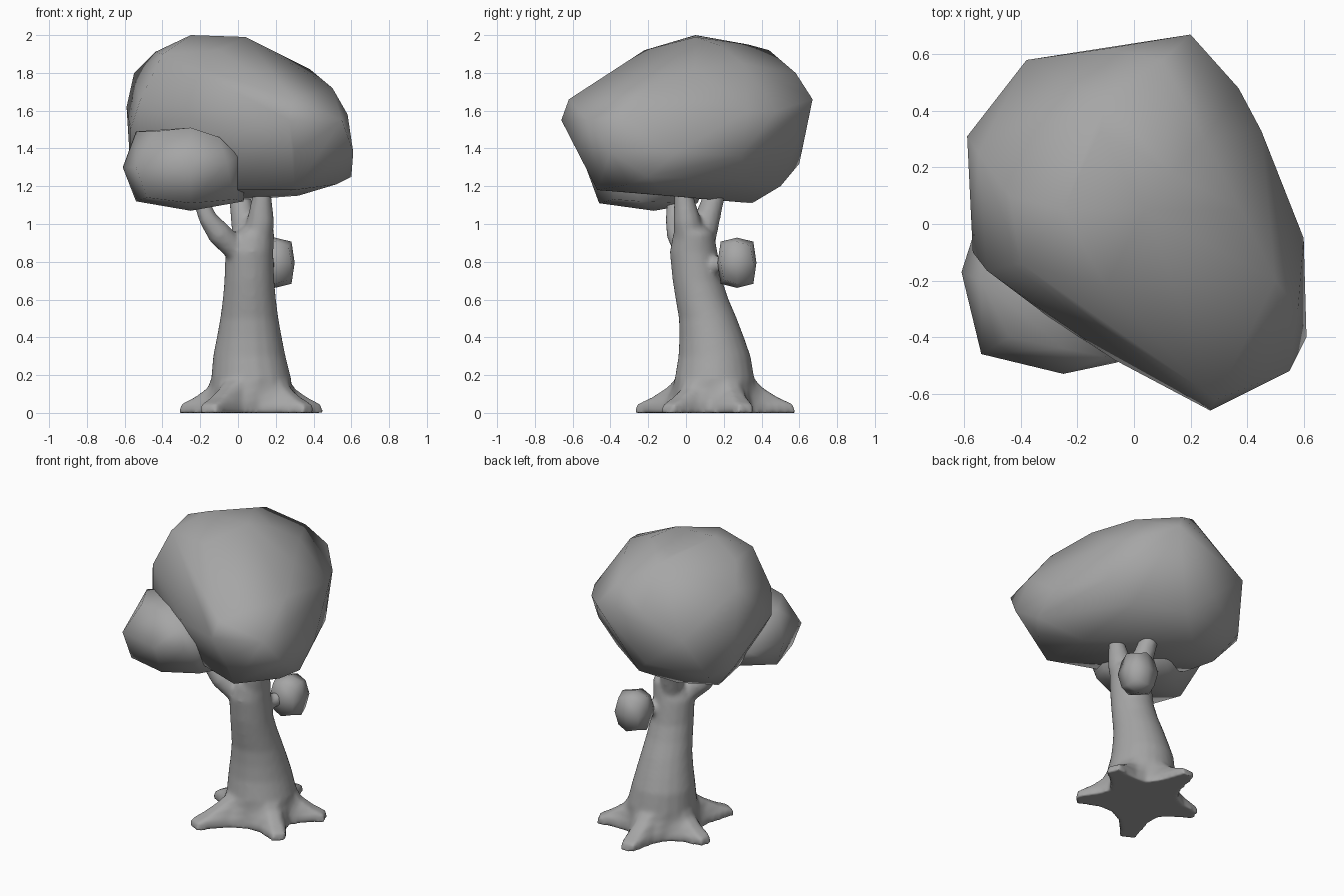
import bpy, bmesh
from math import sin, cos, radians, pi
from mathutils import Vector

grey = bpy.data.materials.new("grey")
grey.diffuse_color = (0.38, 0.38, 0.38, 1)


def finish(name, bm):
    bmesh.ops.recalc_face_normals(bm, faces=bm.faces)
    for f in bm.faces:
        f.smooth = True
    me = bpy.data.meshes.new(name)
    bm.to_mesh(me)
    bm.free()
    me.materials.append(grey)
    ob = bpy.data.objects.new(name, me)
    bpy.context.collection.objects.link(ob)
    return ob


def loft(name, rings):
    bm = bmesh.new()
    loops = [[bm.verts.new(p) for p in ring] for ring in rings]
    n = len(loops[0])
    for a, b in zip(loops, loops[1:]):
        for i in range(n):
            j = (i + 1) % n
            bm.faces.new((a[i], a[j], b[j], b[i]))
    bm.faces.new(loops[0])
    bm.faces.new(loops[-1])
    return finish(name, bm)


def limb(name, path, n=10):
    # tapered tube along points of (x, y, z, radius)
    pts = [Vector(p[:3]) for p in path]
    rings = []
    for i, p in enumerate(pts):
        d = pts[min(i + 1, len(pts) - 1)] - pts[max(i - 1, 0)]
        u = d.cross(Vector((0.3, 1, 0))).normalized()
        v = d.cross(u).normalized()
        r = path[i][3]
        rings.append([p + (u * cos(2 * pi * k / n) + v * sin(2 * pi * k / n)) * r for k in range(n)])
    return loft(name, rings)


def clump(name, points):
    # faceted leaf mass wrapped round its extreme points
    bm = bmesh.new()
    for p in points:
        bm.verts.new(p)
    bmesh.ops.convex_hull(bm, input=bm.verts[:])
    bmesh.ops.delete(bm, geom=[v for v in bm.verts if not v.link_faces], context='VERTS')
    return finish(name, bm)


# trunk: star-shaped root flare lofted into a leaning round stem
roots = [(25, 0.41), (94, 0.435), (170, 0.39), (240, 0.475), (321, 0.405)]
spokes = []          # (angle, root profile 0..1, root reach)
for i, (ang, reach) in enumerate(roots):
    nxt = roots[(i + 1) % 5][0] + (360 if i == 4 else 0)
    for off, w in ((-19, 0.22), (-6, 0.97), (6, 0.97), (19, 0.22)):
        spokes.append((radians(ang + off), w, reach))
    spokes.append((radians((ang + nxt) / 2), 0.0, reach))

rings = []
for z, base, tip in ((0, 0.232, 1), (0.045, 0.226, 0.975), (0.08, 0.22, 0.79), (0.13, 0.213, 0.6)):
    rings.append([(0.07 + cos(a) * (base + (t * tip - base) * s),
                   0.15 + sin(a) * (base + (t * tip - base) * s), z) for a, s, t in spokes])
for x, y, z, r in ((0.07, 0.15, 0.18, 0.212), (0.06, 0.15, 0.3, 0.192), (0.06, 0.135, 0.4, 0.172),
                   (0.06, 0.115, 0.5, 0.154), (0.06, 0.085, 0.6, 0.141), (0.06, 0.06, 0.7, 0.132),
                   (0.06, 0.04, 0.85, 0.127), (0.085, 0.04, 0.95, 0.108), (0.085, 0.05, 1.0, 0.05)):
    rings.append([(x + cos(a) * r, y + sin(a) * r, z) for a, s, t in spokes])
trunk = loft("trunk", rings)

# branches reaching into the leaves, and the twig for the ball
limbs = [
    limb("right_branch", [(0.09, 0.03, 0.85, 0.09), (0.12, 0.005, 1.02, 0.074), (0.13, -0.02, 1.2, 0.043)]),
    limb("back_branch", [(0.06, 0.06, 0.82, 0.08), (0.03, 0.11, 1.02, 0.07), (0.0, 0.165, 1.2, 0.053)]),
    limb("left_branch", [(0.05, 0.02, 0.8, 0.06), (-0.1, -0.04, 0.95, 0.066),
                         (-0.16, -0.06, 1.03, 0.05), (-0.2, -0.06, 1.13, 0.042)]),
    limb("twig", [(0.1, 0.1, 0.77, 0.05), (0.2, 0.26, 0.8, 0.04)])]

# fuse the wood into one smooth skin
bpy.ops.object.select_all(action='DESELECT')
for ob in limbs + [trunk]:
    ob.select_set(True)
bpy.context.view_layer.objects.active = trunk
bpy.ops.object.join()
skin = trunk.modifiers.new("skin", 'REMESH')
skin.mode = 'VOXEL'
skin.voxel_size = 0.014
skin.use_smooth_shade = True
soft = trunk.modifiers.new("soft", 'SMOOTH')
soft.factor = 0.5
soft.iterations = 6

# main leaf crown
clump("crown", [
    (-0.25, 0.05, 2.0), (0.04, 0.05, 1.99), (-0.1, -0.22, 1.92), (-0.1, 0.44, 1.92),
    (-0.44, 0.1, 1.91), (0.25, 0.3, 1.85), (0.38, 0.05, 1.82), (0.1, 0.58, 1.8),
    (0.2, 0.67, 1.66), (-0.1, 0.62, 1.67), (-0.38, 0.58, 1.53), (-0.59, 0.31, 1.62),
    (-0.55, 0.25, 1.8), (-0.12, 0.33, 1.95), (-0.57, -0.1, 1.5), (-0.3, -0.33, 1.5),
    (-0.07, -0.48, 1.5), (0.27, -0.66, 1.55), (0.29, -0.62, 1.66), (0.55, -0.52, 1.55),
    (0.61, -0.4, 1.38), (0.58, -0.3, 1.58), (0.5, -0.2, 1.72), (0.6, -0.05, 1.38),
    (0.47, 0.24, 1.45), (0.45, 0.33, 1.6), (0.37, 0.48, 1.6), (0.6, -0.2, 1.25),
    (0.52, -0.3, 1.21), (0.32, -0.1, 1.15), (0.3, -0.47, 1.18), (0.0, -0.36, 1.18),
    (0.28, 0.33, 1.23), (-0.12, 0.6, 1.32), (0.0, 0.5, 1.2), (-0.18, 0.35, 1.11),
    (-0.42, 0.25, 1.12), (-0.4, 0.0, 1.15), (-0.57, 0.3, 1.3), (0.3, -0.57, 1.38),
    (-0.52, -0.165, 1.65), (-0.52, -0.165, 1.47), (-0.4, -0.14, 1.9), (-0.47, 0.43, 1.25),
    (0.45, 0.29, 1.36), (0.13, 0.18, 1.945)])

# lower front left leaf clump
clump("lower_clump", [
    (-0.61, -0.17, 1.3), (-0.54, -0.46, 1.3), (-0.25, -0.53, 1.3), (-0.06, -0.49, 1.32),
    (0.04, -0.3, 1.3), (-0.05, 0.08, 1.3), (-0.28, 0.15, 1.3), (-0.53, 0.08, 1.3),
    (-0.54, -0.2, 1.49), (-0.44, -0.4, 1.49), (-0.25, -0.44, 1.51), (-0.1, -0.47, 1.46),
    (-0.28, 0.0, 1.5), (-0.54, -0.2, 1.12), (-0.48, -0.45, 1.14), (-0.25, -0.46, 1.11),
    (-0.02, -0.38, 1.13), (0.03, -0.25, 1.12), (-0.25, -0.17, 1.07), (-0.2, 0.06, 1.11),
    (0.0, -0.44, 1.36)])

# small boxy leaf ball on the twig
bm = bmesh.new()
bmesh.ops.create_cube(bm, size=2)
bmesh.ops.subdivide_edges(bm, edges=bm.edges[:], cuts=1, use_grid_fill=True)
for v in bm.verts:
    v.co *= (1, 1, 0.84, 0.68)[sum(abs(c) > 0.5 for c in v.co)]
bmesh.ops.scale(bm, vec=(0.105, 0.103, 0.133), verts=bm.verts)
bmesh.ops.translate(bm, vec=(0.195, 0.27, 0.795), verts=bm.verts)
finish("leaf_ball", bm)
